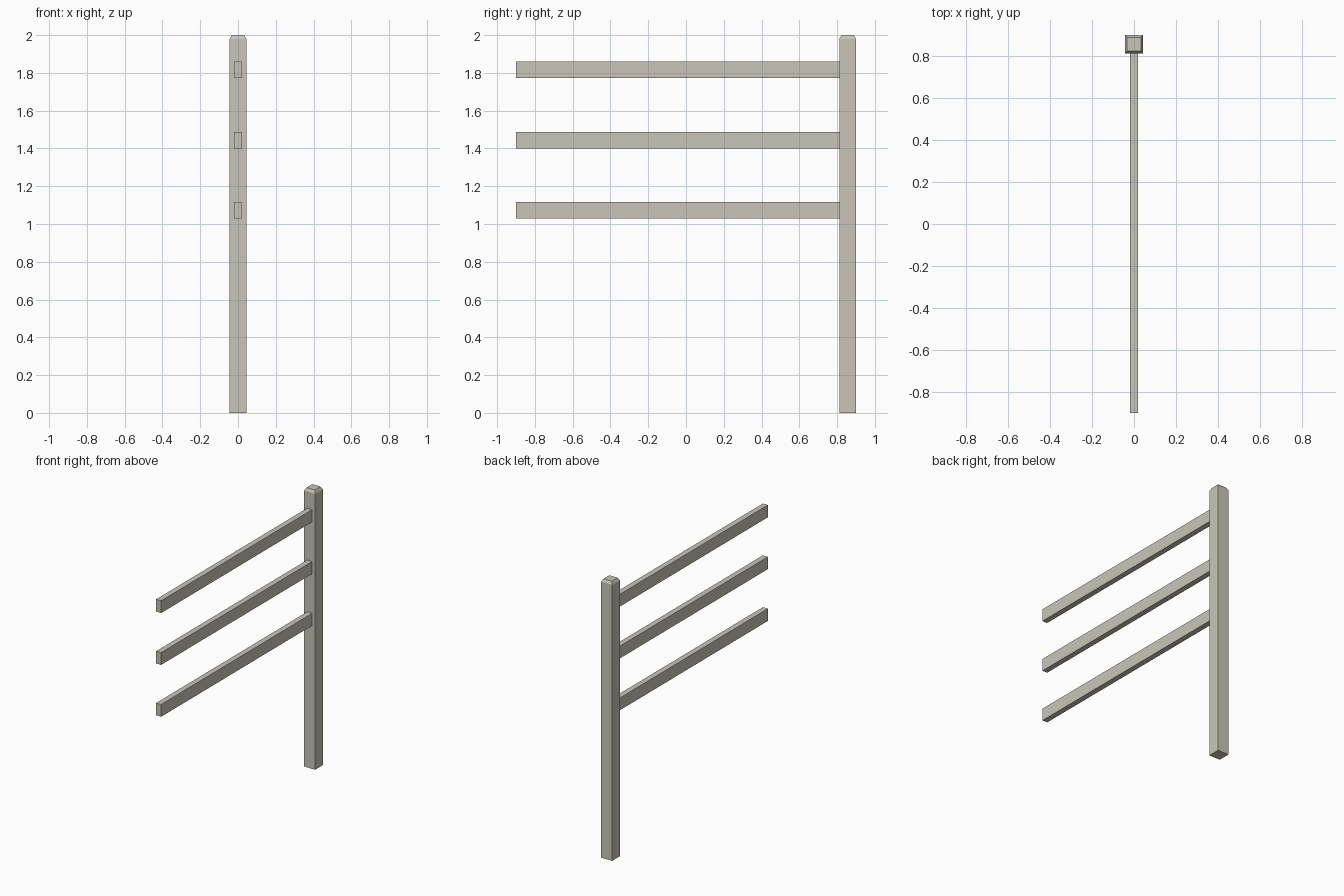
import bpy, bmesh
from mathutils import Matrix, Vector

if "Cube" in bpy.data.objects:
    bpy.data.objects.remove(bpy.data.objects["Cube"])

wood = bpy.data.materials.new("pale grey wood")
wood.diffuse_color = (0.58, 0.565, 0.48, 1)
wood.use_nodes = True
wood.node_tree.nodes["Principled BSDF"].inputs["Base Color"].default_value = wood.diffuse_color


def box(name, lo, hi, edit=None):
    """Box between two corners, with an optional bmesh edit."""
    lo, hi = Vector(lo), Vector(hi)
    bm = bmesh.new()
    mat = Matrix.Translation((lo + hi) / 2) @ Matrix.Diagonal((hi - lo).to_4d())
    mat[3][3] = 1
    bmesh.ops.create_cube(bm, size=1, matrix=mat)
    if edit:
        edit(bm)
    mesh = bpy.data.meshes.new(name)
    bm.to_mesh(mesh)
    bm.free()
    mesh.materials.append(wood)
    ob = bpy.data.objects.new(name, mesh)
    bpy.context.collection.objects.link(ob)
    return ob


def chamfer_top(bm):
    """Inset the top face and drop its rim for a bevelled post head."""
    bm.normal_update()
    top = max(bm.faces, key=lambda f: f.calc_center_median().z)
    bmesh.ops.inset_region(bm, faces=[top], thickness=0.016)
    inner = set(top.verts)
    for v in bm.verts:
        if v.co.z > 1.9 and v not in inner:
            v.co.z -= 0.02


# Upright post with bevelled head
box("post", (-0.044, 0.812, 0), (0.044, 0.9, 2), chamfer_top)

# Three rails, butted against the post
for i in range(3):
    z = 1.072 + i * 0.372
    box(f"rail_{i + 1}", (-0.02, -0.9, z - 0.044), (0.02, 0.812, z + 0.044))
